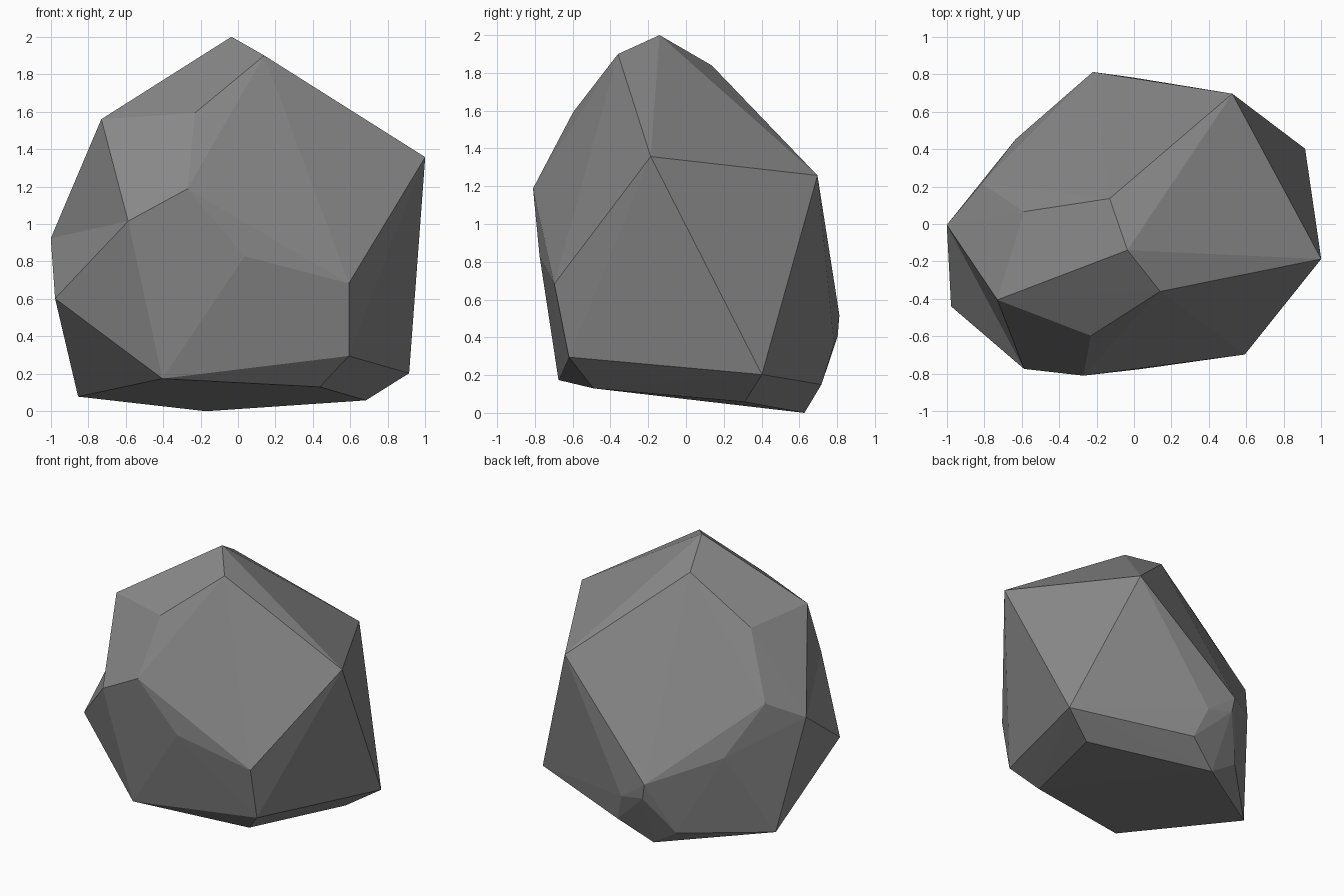
import bpy
import bmesh

if "Cube" in bpy.data.objects:
    bpy.data.objects.remove(bpy.data.objects["Cube"])

# Flat grey stone
stone = bpy.data.materials.new("stone_grey")
stone.diffuse_color = (0.25, 0.25, 0.25, 1.0)
stone.use_nodes = True
stone.node_tree.nodes["Principled BSDF"].inputs["Base Color"].default_value = stone.diffuse_color

# Corner points of the faceted boulder, grouped by region
crown = [(-.035, -.14, 2), (.14, -.36, 1.90), (-.13, .136, 1.84)]
front = [(-.23, -.597, 1.593), (-.27, -.81, 1.188), (.035, -.775, .828),
         (.592, -.697, .683), (.592, -.62, .295), (-.404, -.675, .174)]
right = [(1, -.187, 1.357), (.914, .402, .203)]
back = [(.525, .696, 1.257), (-.22, .812, .517), (-.20, .803, .405),
        (-.008, .783, .365), (.069, .717, .15), (-.366, .636, .125)]
left = [(-.589, .066, 1.516), (-.814, .217, 1.062), (-.632, .453, .691),
        (-.854, .15, .078)]
base = [(.683, .31, .058), (.437, -.49, .13), (-.17, .627, 0)]
# Left front corner, which holds a shallow hollow: top, front, low, side
hollow = [(-.73, -.405, 1.56), (-.587, -.774, 1.015),
          (-.977, -.44, .602), (-1, -.005, .924)]

# Wrap the corners in a faceted skin
bm = bmesh.new()
for p in crown + front + right + back + left + base:
    bm.verts.new(p)
top, fore, low, side = [bm.verts.new(p) for p in hollow]
bmesh.ops.convex_hull(bm, input=bm.verts[:])

# Turn the ridge at the left front corner into a valley
ridge = bm.edges.get((top, low))
if ridge:
    bmesh.ops.rotate_edges(bm, edges=[ridge], use_ccw=False)

# Remove leftovers inside the skin
loose = [v for v in bm.verts if not v.link_faces]
bmesh.ops.delete(bm, geom=loose, context='VERTS')
bmesh.ops.recalc_face_normals(bm, faces=bm.faces[:])

# Boulder object, flat shaded
mesh = bpy.data.meshes.new("boulder")
bm.to_mesh(mesh)
bm.free()
mesh.materials.append(stone)
boulder = bpy.data.objects.new("boulder", mesh)
bpy.context.collection.objects.link(boulder)
